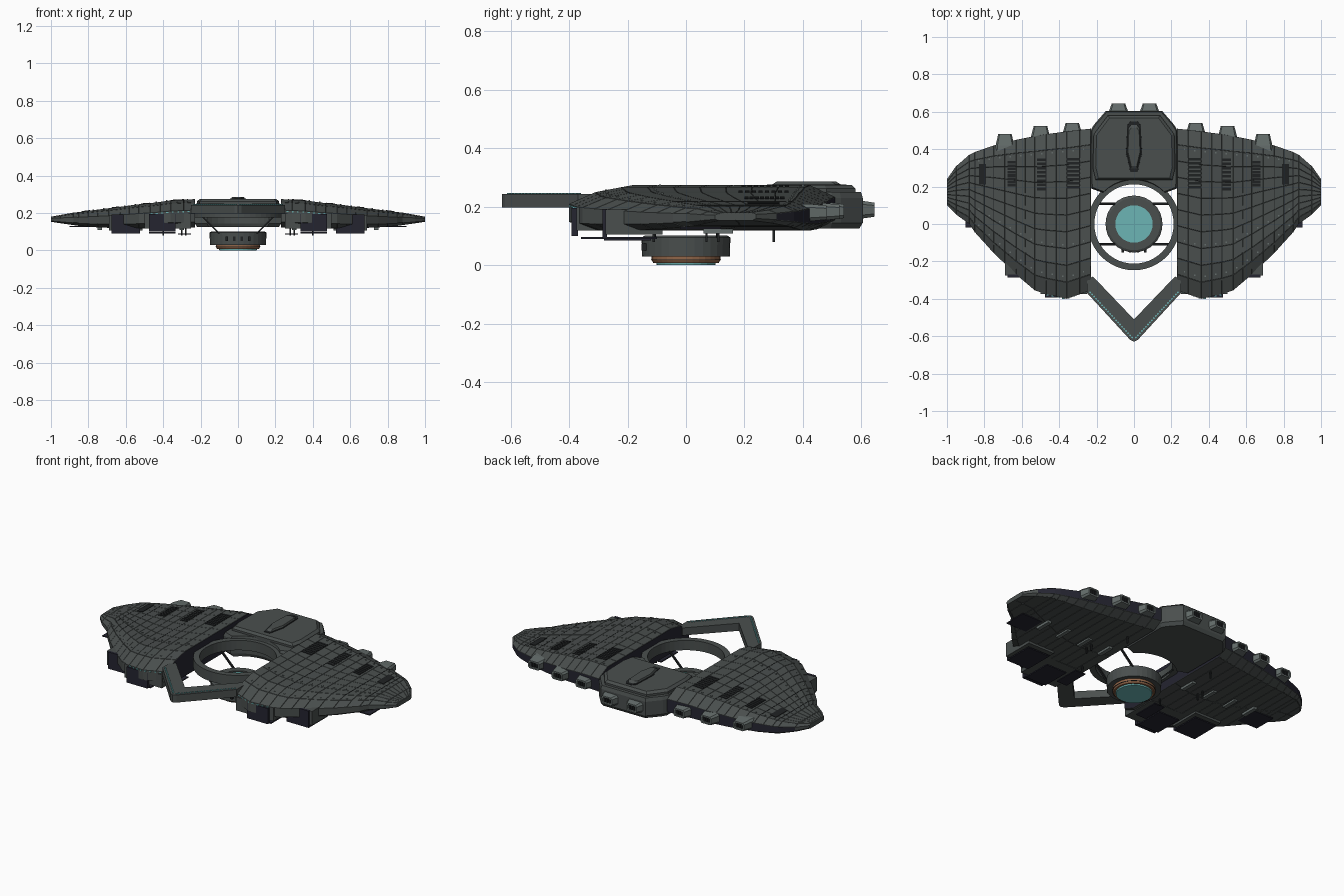
import bpy, bmesh, math
from mathutils import Vector

if "Cube" in bpy.data.objects:
    bpy.data.objects.remove(bpy.data.objects["Cube"])


def mat(name, c):
    m = bpy.data.materials.new(name)
    m.diffuse_color = (*c, 1)
    m.use_nodes = True
    m.node_tree.nodes["Principled BSDF"].inputs["Base Color"].default_value = m.diffuse_color
    return m


HULL = mat("hull grey", (.068, .078, .076))
SEAM = mat("seam dark", (.014, .016, .017))
NAVY = mat("dark navy", (.018, .018, .03))
PALE = mat("pale grey", (.13, .155, .15))
CYAN = mat("cyan glow", (.15, .46, .46))
COPPER = mat("copper", (.28, .13, .065))


def finish(name, bm, *mats):
    bmesh.ops.recalc_face_normals(bm, faces=bm.faces)
    me = bpy.data.meshes.new(name)
    bm.to_mesh(me)
    bm.free()
    for m in mats:
        me.materials.append(m)
    ob = bpy.data.objects.new(name, me)
    bpy.context.collection.objects.link(ob)
    return ob


def mirror(ob):
    ob.modifiers.new("mirror", 'MIRROR')  # object origins all sit at the world origin
    return ob


def loft(bm, rings, cap=True):
    vs = [[bm.verts.new(p) for p in r] for r in rings]
    n = len(vs[0])
    for a, b in zip(vs, vs[1:]):
        for i in range(n):
            bm.faces.new((a[i], a[(i + 1) % n], b[(i + 1) % n], b[i]))
    if cap:
        bm.faces.new(vs[0])
        bm.faces.new(vs[-1])


def add_box(bm, x0, x1, y0, y1, z0, z1):
    loft(bm, [[(x0, y0, z), (x1, y0, z), (x1, y1, z), (x0, y1, z)] for z in (z0, z1)])


def boxes(name, m, *items):
    bm = bmesh.new()
    for it in items:
        add_box(bm, *it)
    return finish(name, bm, m)


def tube(name, m, prof, n=40):
    """Closed radius/height profile turned around the z axis."""
    bm = bmesh.new()
    rings = []
    for i in range(n + 1):
        a = 2 * math.pi * i / n
        rings.append([(r * math.cos(a), r * math.sin(a), z) for r, z in prof])
    loft(bm, rings, False)
    bmesh.ops.remove_doubles(bm, verts=bm.verts, dist=1e-5)
    return finish(name, bm, m)


# Wing stations: x, front y, back y, top z, bottom z
ST = [(.23, -.355, .51, .272, .125), (.36, -.40, .495, .265, .122),
      (.47, -.375, .48, .25, .12), (.53, -.355, .47, .245, .12), (.63, -.27, .45, .231, .12),
      (.75, -.155, .42, .216, .125), (.85, -.045, .385, .203, .133),
      (.88, .0, .37, .2, .137), (.95, .05, .31, .187, .147), (1.0, .10, .24, .178, .155)]


def lerp_station(x):
    for a, b in zip(ST, ST[1:]):
        if x <= b[0] + 1e-6:
            t = (x - a[0]) / (b[0] - a[0])
            return [p + (q - p) * t for p, q in zip(a, b)]
    return ST[-1]


NT = 10  # panel rows over the wing top


def section(x):
    _, yf, yb, zt, zb = lerp_station(x)
    h, w = zt - zb, yb - yf
    top = [(yf, zb + .6 * h), (yf + .1 * w, zt - .12 * h)]
    for i in range(NT - 2):
        top.append((yf + w * (.2 + .7 * i / (NT - 3)), zt))
    top += [(yb, zt - .28 * h)]
    low = [(yb, zb + .22 * h), (yb - .07 * w, zb), (yb - .5 * w, zb), (yf + .08 * w, zb), (yf, zb + .2 * h)]
    return [(x, y, z) for y, z in top + low]


# Wings with raised armour panels
xs = [.23, .29, .36, .415, .47, .53, .58, .63, .69, .75, .80, .85, .88, .95, 1.0]
bm = bmesh.new()
loft(bm, [section(x) for x in xs])
bmesh.ops.recalc_face_normals(bm, faces=bm.faces)
bm.normal_update()
for f in bm.faces:
    c = f.calc_center_median()
    if f.normal.x < -.9 or f.normal.y > .75:
        f.material_index = 1
panels = [f for f in bm.faces if f.normal.z > .3 or (f.normal.z < -.8)]
bmesh.ops.inset_individual(bm, faces=panels, thickness=.0018, depth=.002)
mirror(finish("wing", bm, HULL, NAVY))

# Long seams across the wing top and row of vent grilles, following the surface
def top_z(x):
    return lerp_station(x)[3] + .003


bm = bmesh.new()
for x in (.47, .75, .85):
    _, yf, yb, zt, zb = lerp_station(x)
    add_box(bm, x - .002, x + .002, yf + .2 * (yb - yf), yb - .1 * (yb - yf), zt - .003, zt + .003)
for x, y0, y1, w in ((.325, .19, .36, .07), (.495, .18, .36, .045), (.655, .2, .34, .045), (.81, .21, .32, .04)):
    n = 8
    for i in range(n):
        y = y0 + (y1 - y0) * i / n
        loft(bm, [[(px, py, top_z(px) + dz) for px, py in
                   ((x - w / 2, y), (x + w / 2, y), (x + w / 2, y + .014), (x - w / 2, y + .014))]
                  for dz in (-.003, .002)])
mirror(finish("vent_grilles", bm, SEAM))

# Small studs along the panel rows
bm = bmesh.new()
for row in (.13, .32, .88):
    for i in range(11):
        x = .27 + i * .056
        _, yf, yb, zt, zb = lerp_station(x)
        y = yf + row * (yb - yf)
        z = zt - (.1 * (zt - zb) if row < .2 else 0)
        add_box(bm, x - .004, x + .004, y - .004, y + .004, z - .004, z + .006)
mirror(finish("hull_studs", bm, PALE))

# Front hangars: housings, dark doors, lowered ramps
mirror(boxes("hangar_housing", HULL, (.25, .5, -.375, -.15, .118, .2), (.51, .69, -.275, -.08, .105, .19)))
mirror(boxes("hangar_doors", NAVY, (.335, .475, -.392, -.37, .1, .195), (.525, .675, -.285, -.27, .095, .192),
             (.49, .503, -.35, -.24, .14, .19)))
mirror(boxes("hangar_ramps", NAVY, (.525, .675, -.285, -.1, .09, .097), (.335, .475, -.36, -.18, .09, .097),
             (.25, .32, -.28, -.12, .085, .091), (.72, .9, -.02, .12, .124, .13)))

# Underside fins and thin legs
mirror(boxes("underside_bars", PALE, *[(x - .012, x + .012, .06, .16, .108, .128) for x in (.3, .45, .6, .74)]))
mirror(boxes("landing_legs", SEAM, *[(x - .004, x + .004, y - .004, y + .004, .08, .13)
                                     for x, y in ((.28, -.11), (.4, .07), (.4, .11), (.3, .3))]))

# Rear command block with a concave front edge
arc = [(.235 * math.cos(a), .235 * math.sin(a)) for a in [math.radians(45 + 90 * i / 10) for i in range(11)]]
plan = [(.23, .19)] + arc + [(-.23, .19), (-.232, .50), (-.215, .53), (-.15, .605), (.15, .605), (.215, .53), (.232, .5)]
bm = bmesh.new()
loft(bm, [[(x * s, .4 + (y - .4) * s, z) for x, y in plan]
          for s, z in ((.94, .125), (1, .145), (1, .23), (.97, .25))])
bm.normal_update()
finish("command_block", bm, HULL)

# Upper deck plate and bridge ridge
deck = [(-.205, .235), (.205, .235), (.22, .3), (.215, .48), (.14, .58), (-.14, .58), (-.215, .48), (-.22, .3)]
bm = bmesh.new()
loft(bm, [[(x * s, .4 + (y - .4) * s, z) for x, y in deck] for s, z in ((1, .24), (1, .262), (.93, .275))])
finish("upper_deck", bm, HULL)
ridge = [(-.018, .285), (.018, .285), (.04, .38), (.034, .52), (.018, .54), (-.018, .54), (-.034, .52), (-.04, .38)]
for nm, m, s0, s1, z0, z1 in (("bridge_base", SEAM, 1.08, 1.06, .27, .277), ("bridge_ridge", HULL, 1, .8, .27, .286)):
    bm = bmesh.new()
    loft(bm, [[(x * s, .41 + (y - .41) * s, z) for x, y in ridge] for s, z in ((s0, z0), (s1, z1))])
    finish(nm, bm, m)

# Engine nozzles along the rear edge
noz = [(.083, .575, .645, .19), (.33, .46, .54, .185), (.50, .44, .525, .183), (.69, .39, .48, .18)]
bm = bmesh.new()
for x, y0, y1, z in noz:
    rings = [[(x + sx * w, y, z + sz * h) for sx, sz in ((-1, -.6), (-.8, -1), (.8, -1), (1, -.6), (1, .6), (.8, 1), (-.8, 1), (-1, .6))]
             for y, w, h in ((y0, .052, .03), (y0 + .03, .05, .03), (y1, .036, .024), (y1, .026, .016), (y1 - .012, .024, .014))]
    loft(bm, rings)
mirror(finish("engine_nozzles", bm, PALE))
mirror(boxes("nozzle_cores", SEAM, *[(x + d - .005, x + d + .005, y1 - .014, y1 - .004, z - .013, z + .013)
                                     for x, y0, y1, z in noz for d in (-.014, 0, .014)]))

# Forward V boom with lights on its outer edge
boom = [(0, -.63), (.02, -.62), (.25, -.37), (.25, -.3), (.22, -.28), (0, -.51),
        (-.22, -.28), (-.25, -.3), (-.25, -.37), (-.02, -.62)]
bm = bmesh.new()
loft(bm, [[(x, y, z) for x, y in boom] for z in (.197, .243)])
finish("forward_boom", bm, HULL)
bm = bmesh.new()
a, b = Vector((.008, -.615)), Vector((.243, -.362))
d = (b - a).normalized()
n = Vector((-d.y, d.x))
for i in range(22):
    p = a + (b - a) * (i + .2) / 22
    q = [p, p + d * .009, p + d * .009 + n * .008, p + n * .008]
    loft(bm, [[(v.x, v.y, z) for v in q] for z in (.24, .247)])
for i in range(9):  # short light row on the wing nose
    x = .26 + i * .028
    yf, zt, zb = (lerp_station(x)[k] for k in (1, 3, 4))
    z = zb + .55 * (zt - zb)
    add_box(bm, x, x + .012, yf - .003, yf + .008, z, z + .006)
mirror(finish("edge_lights", bm, CYAN))

# Central ring, hub and glowing lens
tube("central_ring", HULL, [(.212, .175), (.247, .175), (.247, .235), (.212, .235)], 48)
tube("hub_collar", HULL, [(.1, .035), (.15, .03), (.152, .095), (.14, .102), (.1, .102)], 32)
tube("copper_band", COPPER, [(.08, .008), (.112, .008), (.118, .018), (.118, .033), (.08, .036)], 32)
tube("copper_groove", SEAM, [(.1, .017), (.12, .017), (.12, .02), (.1, .02)], 32)
bm = bmesh.new()
loft(bm, [[(r * math.cos(k * math.pi / 12), r * math.sin(k * math.pi / 12), z) for k in range(24)]
          for r, z in ((.1, 0), (.102, .01), (.102, .095))])
finish("glow_lens", bm, CYAN)
boxes("hub_windows", SEAM, *[(x - .006, x + .006, -.153, -.135, .05, .075) for x in (-.06, -.02, .02, .06)])

# Struts between hub and ring
bm = bmesh.new()
for s in (-1, 1):
    loft(bm, [[(x + dx, s * .108 + dy, z) for dx, dy in ((-.006, -.006), (.006, -.006), (.006, .006), (-.006, .006))]
              for x, z in ((.1, .09), (.2, .19))])
mirror(finish("hub_struts", bm, SEAM))
